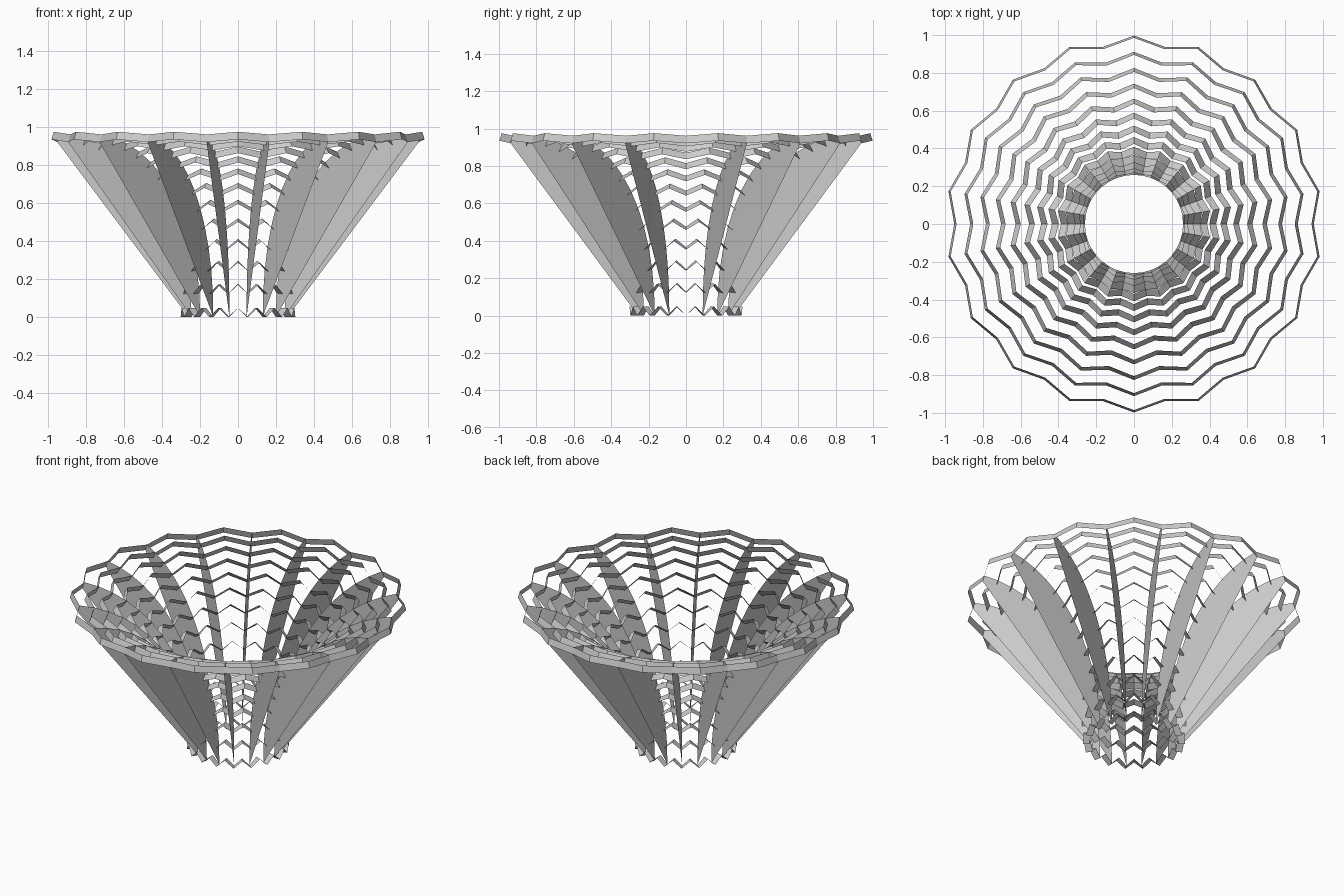
import bpy
from math import sin, cos, radians
from mathutils import Vector

if "Cube" in bpy.data.objects:
    bpy.data.objects.remove(bpy.data.objects["Cube"], do_unlink=True)

BAYS = 18            # fins around the bowl
STEPS = 12           # ring spacings up the profile
SWEEP = radians(84)  # sweep of the flaring profile
SPREAD = 0.763       # horizontal half axis of the profile
HEIGHT = 0.967       # vertical half axis of the profile
HOLE = 0.26          # radius of the open base
DEPTH = 0.042        # width of a ring band
LOBE = 0.048         # how far ring peaks push along the profile

grey = bpy.data.materials.new("plain_grey")
grey.use_nodes = True
colour = (0.6, 0.6, 0.6, 1)
grey.diffuse_color = colour
grey.node_tree.nodes["Principled BSDF"].inputs["Base Color"].default_value = colour


def add_mesh(name, verts, faces):
    mesh = bpy.data.meshes.new(name)
    mesh.from_pydata(verts, [], faces)
    mesh.materials.append(grey)
    obj = bpy.data.objects.new(name, mesh)
    bpy.context.collection.objects.link(obj)


def profile(u):
    """Point on the curve, peak direction and band direction, as (radius, height)."""
    t = SWEEP * (1.08 * u - 0.08 * u * u)
    point = Vector((HOLE + SPREAD * (1 - cos(t)) ** 1.05, HEIGHT * sin(t)))
    lean = 0.87 * t
    return point, Vector((sin(lean), cos(lean))), Vector((cos(lean), -sin(lean)))


def spin(p, angle):
    return (p.x * cos(angle), p.x * sin(angle), p.y)


# Zigzag ring bands, standing square to the profile
count = BAYS * 2
for i in range(STEPS + 1):
    point, along, across = profile(i / STEPS)
    verts, faces = [], []
    for k in range(count):
        angle = radians(360 * k / count)
        edge = point + along * LOBE * (k % 2)
        verts += [spin(edge, angle), spin(edge + across * DEPTH, angle)]
        n = (k + 1) % count
        faces.append((2 * k, 2 * k + 1, 2 * n + 1, 2 * n))
    add_mesh(f"ring_band_{i + 1}", verts, faces)

# Upright fins between the curved profile and a straight chord,
# reaching the lower edge of the rim band
outline = [profile(i / STEPS)[0] for i in range(STEPS + 1)]
rim, _, down = profile(1)
outline.append(rim + down * DEPTH)
for k in range(BAYS):
    angle = radians(360 * k / BAYS)
    add_mesh(f"radial_fin_{k + 1}", [spin(p, angle) for p in outline],
             [tuple(range(len(outline)))])
